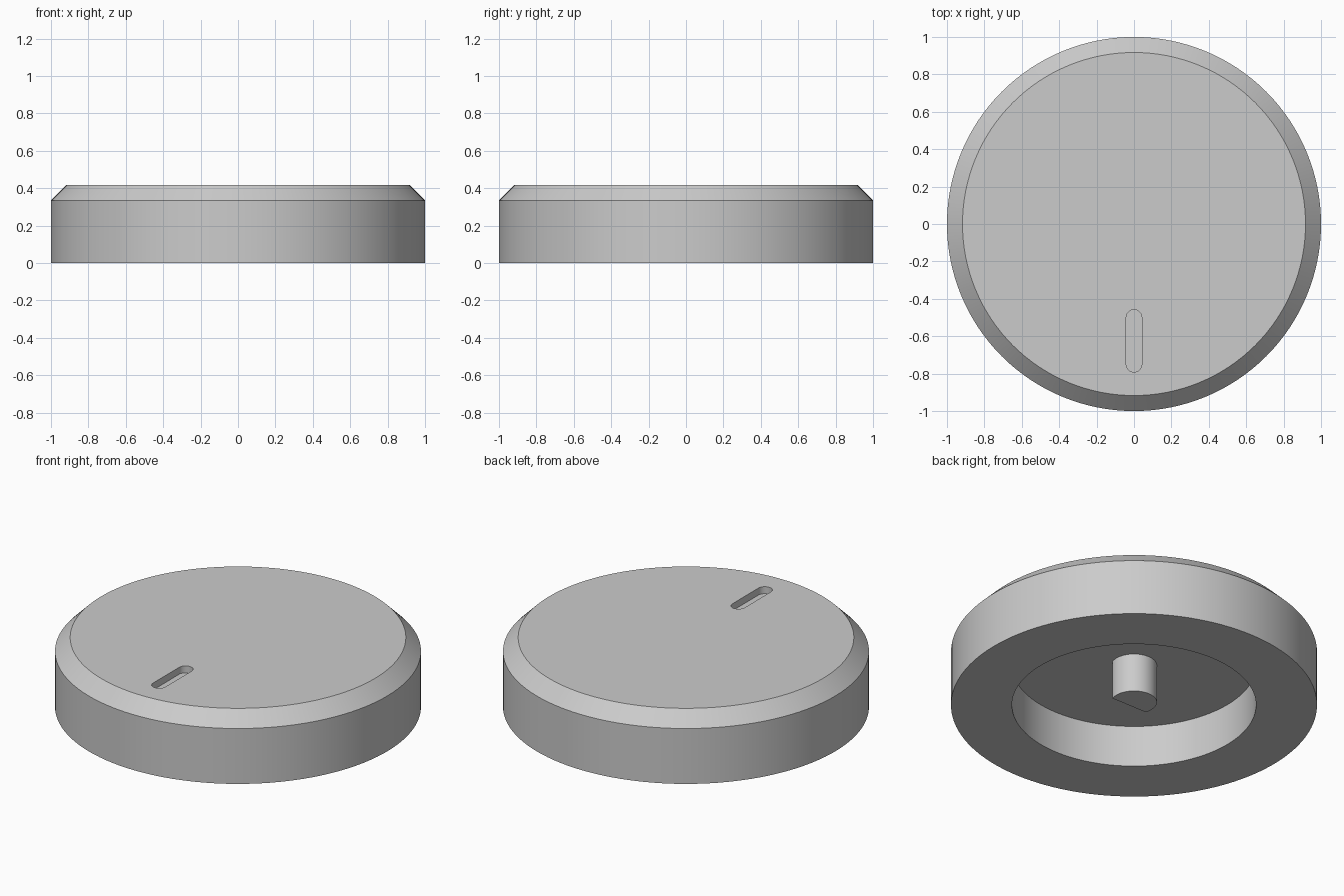
import bpy, bmesh, math

if "Cube" in bpy.data.objects:
    bpy.data.objects.remove(bpy.data.objects["Cube"])


def finish(name, bm):
    bmesh.ops.recalc_face_normals(bm, faces=bm.faces)
    mesh = bpy.data.meshes.new(name)
    bm.to_mesh(mesh)
    bm.free()
    obj = bpy.data.objects.new(name, mesh)
    bpy.context.collection.objects.link(obj)
    return obj


def lathe(name, profile, seg=128):
    # profile of (radius, z), closed by a flat disc at each end
    bm = bmesh.new()
    rings = [[bm.verts.new((r * math.cos(2 * math.pi * i / seg),
                            r * math.sin(2 * math.pi * i / seg), z))
              for i in range(seg)] for r, z in profile]
    for a, b in zip(rings, rings[1:]):
        for i in range(seg):
            j = (i + 1) % seg
            bm.faces.new((a[i], a[j], b[j], b[i]))
    bm.faces.new(rings[0])
    bm.faces.new(rings[-1])
    return finish(name, bm)


def prism(name, outline, z0, z1):
    bm = bmesh.new()
    face = bm.faces.new([bm.verts.new((x, y, z0)) for x, y in outline])
    ext = bmesh.ops.extrude_face_region(bm, geom=[face], use_keep_orig=True)
    verts = [v for v in ext["geom"] if isinstance(v, bmesh.types.BMVert)]
    bmesh.ops.translate(bm, verts=verts, vec=(0, 0, z1 - z0))
    return finish(name, bm)


def arc(cx, cy, r, a0, a1, n):
    return [(cx + r * math.cos(a0 + (a1 - a0) * i / n),
             cy + r * math.sin(a0 + (a1 - a0) * i / n)) for i in range(n + 1)]


def smooth(obj):
    bpy.ops.object.select_all(action='DESELECT')
    obj.select_set(True)
    bpy.context.view_layer.objects.active = obj
    bpy.ops.object.shade_smooth_by_angle(angle=math.radians(30))


H = 0.417
RECESS = 0.25

# Chamfered knob body with a round recess underneath
body = lathe("knob_body", [(0.667, RECESS), (0.667, 0), (1, 0),
                           (1, H - 0.083), (0.917, H)])

# Rounded pointer slot in the top face
r = 0.0417
slot = prism("slot_cutter",
             arc(0, -0.5, r, 0, math.pi, 16) + arc(0, -0.75, r, math.pi, 2 * math.pi, 16),
             H - 0.042, H + 0.1)
cut = body.modifiers.new("pointer_slot", 'BOOLEAN')
cut.operation = 'DIFFERENCE'
cut.solver = 'EXACT'
cut.object = slot
bpy.context.view_layer.objects.active = body
bpy.ops.object.modifier_apply(modifier=cut.name)
bpy.data.objects.remove(slot, do_unlink=True)
smooth(body)

# D-shaped shaft hanging from the recess ceiling, flat towards the front
R = 0.125
a = math.asin(0.0417 / R)
shaft = prism("d_shaft", arc(0, 0, R, -a, math.pi + a, 48), 0.017, RECESS + 0.01)
smooth(shaft)
